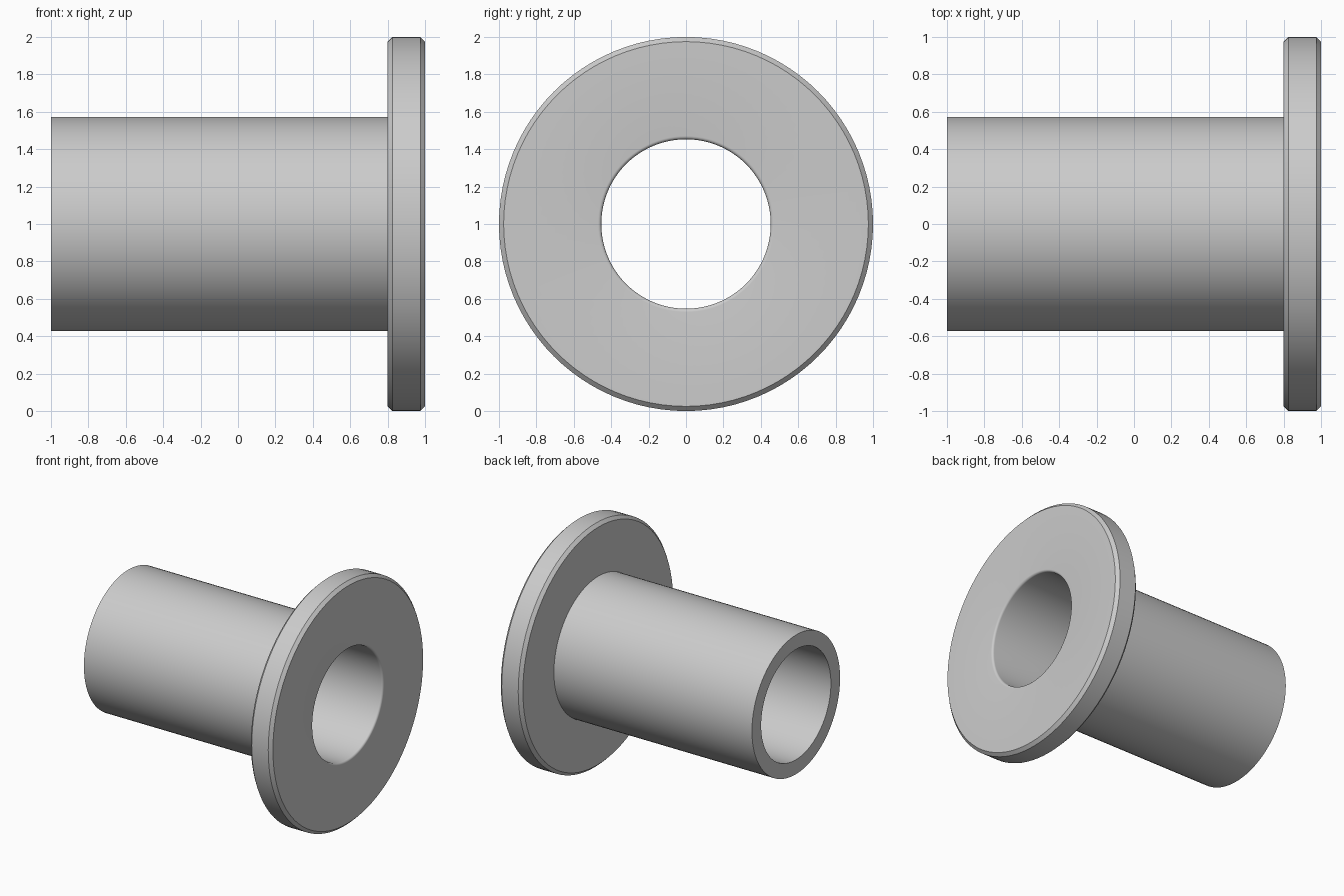
import bpy, bmesh, math

if "Cube" in bpy.data.objects:
    bpy.data.objects.remove(bpy.data.objects["Cube"])

SEGMENTS = 96
BORE, SLEEVE, FLANGE = 0.453, 0.572, 1.0   # radii
CHAMFER, LIP = 0.025, 0.018

# Closed half-section as (x, radius): sleeve, chamfered flange, rounded bore lip
profile = [
    (-1.0, BORE), (-1.0, SLEEVE), (0.8, SLEEVE),
    (0.8, FLANGE - CHAMFER), (0.8 + CHAMFER, FLANGE),
    (1.0 - CHAMFER, FLANGE), (1.0, FLANGE - CHAMFER),
]
for i in range(6):
    a = math.pi / 2 * i / 5
    profile.append((1.0 - LIP + LIP * math.cos(a), BORE + LIP - LIP * math.sin(a)))

# Revolve the section about the horizontal x axis
bm = bmesh.new()
rings = []
for s in range(SEGMENTS):
    a = 2 * math.pi * s / SEGMENTS
    rings.append([bm.verts.new((x, r * math.cos(a), 1 + r * math.sin(a))) for x, r in profile])
n = len(profile)
for s in range(SEGMENTS):
    p, q = rings[s], rings[(s + 1) % SEGMENTS]
    for i in range(n):
        j = (i + 1) % n
        bm.faces.new((p[i], p[j], q[j], q[i]))
bmesh.ops.recalc_face_normals(bm, faces=bm.faces)
mesh = bpy.data.meshes.new("flanged_bushing")
bm.to_mesh(mesh)
bm.free()

bushing = bpy.data.objects.new("flanged_bushing", mesh)
bpy.context.collection.objects.link(bushing)
grey = bpy.data.materials.new("light_grey")
grey.diffuse_color = (0.6, 0.6, 0.6, 1)
grey.use_nodes = True
grey.node_tree.nodes["Principled BSDF"].inputs["Base Color"].default_value = grey.diffuse_color
mesh.materials.append(grey)

# Smooth the round walls, keep chamfers and rims crisp
bpy.context.view_layer.objects.active = bushing
bushing.select_set(True)
bpy.ops.object.shade_smooth_by_angle(angle=math.radians(30))
